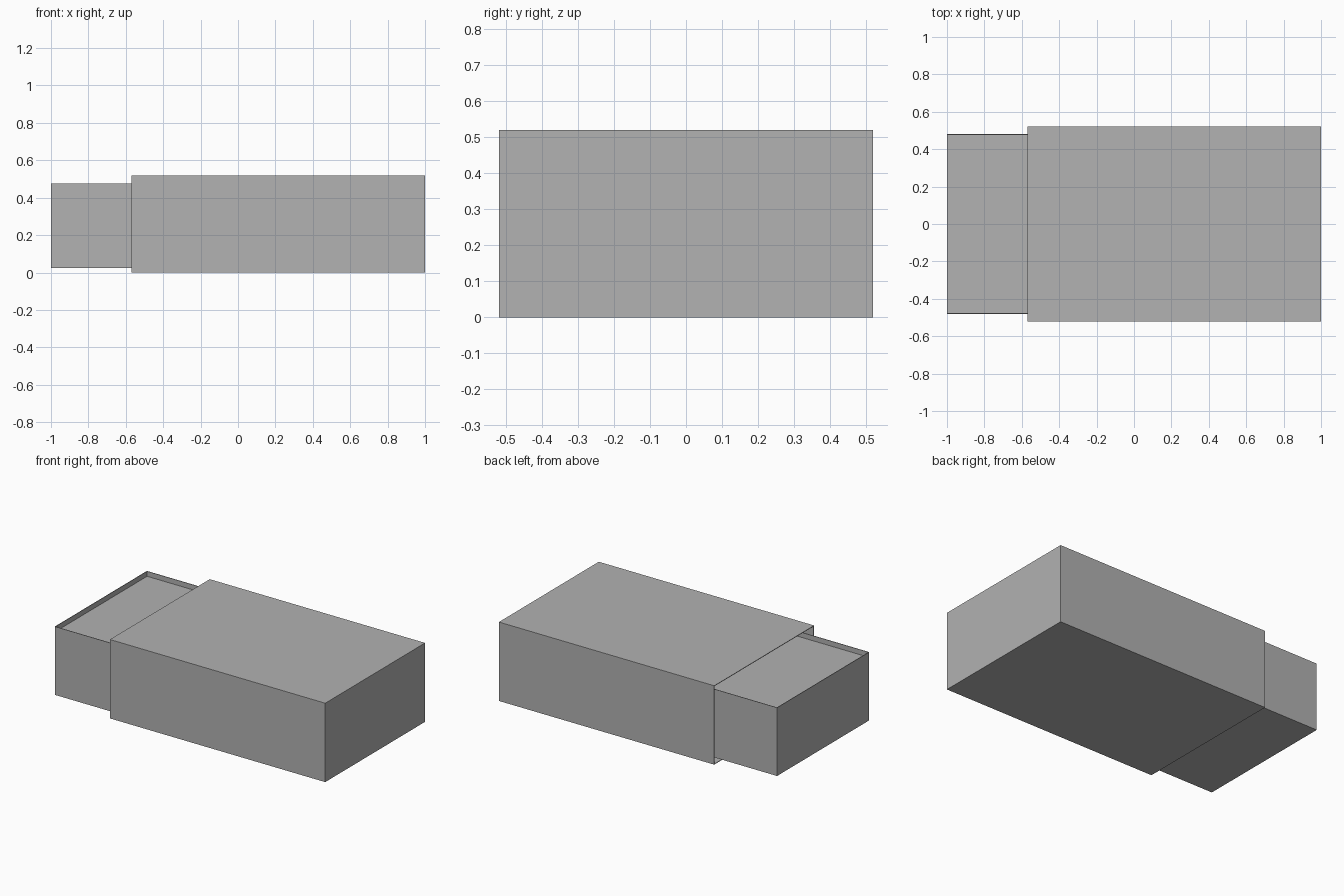
import bpy
import bmesh

cube = bpy.data.objects.get("Cube")
if cube:
    bpy.data.objects.remove(cube, do_unlink=True)

GREY = (0.445, 0.445, 0.445, 1.0)
card = bpy.data.materials.new("plain_grey_card")
card.use_nodes = True
card.diffuse_color = GREY
card.node_tree.nodes["Principled BSDF"].inputs["Base Color"].default_value = GREY


def box(name, low, high, open_side=None, wall=0.004):
    """Box between two corners; an open side gives a thin-walled shell."""
    bm = bmesh.new()
    bmesh.ops.create_cube(bm, size=1)
    for v in bm.verts:
        v.co = [lo + (c + 0.5) * (hi - lo) for c, lo, hi in zip(v.co, low, high)]
    if open_side:
        bm.normal_update()
        mouth = [f for f in bm.faces if all(
            abs(n - s) < 0.01 for n, s in zip(f.normal, open_side))]
        bmesh.ops.delete(bm, geom=mouth, context='FACES')
    mesh = bpy.data.meshes.new(name)
    bm.to_mesh(mesh)
    bm.free()
    mesh.materials.append(card)
    obj = bpy.data.objects.new(name, mesh)
    bpy.context.collection.objects.link(obj)
    if open_side:
        shell = obj.modifiers.new("card_thickness", 'SOLIDIFY')
        shell.thickness = wall
        shell.offset = -1
        shell.use_even_offset = True
    return obj


# Outer sleeve, open at the end the drawer slides out of
box("outer_sleeve", (-0.57, -0.52, 0), (1, 0.52, 0.52), open_side=(-1, 0, 0))

# Sliding drawer, open on top
box("drawer_tray", (-1, -0.48, 0.025), (0.55, 0.48, 0.475), open_side=(0, 0, 1))

# Filling set just below the drawer rim
box("drawer_filling", (-0.996, -0.476, 0.03), (0.546, 0.476, 0.442))
